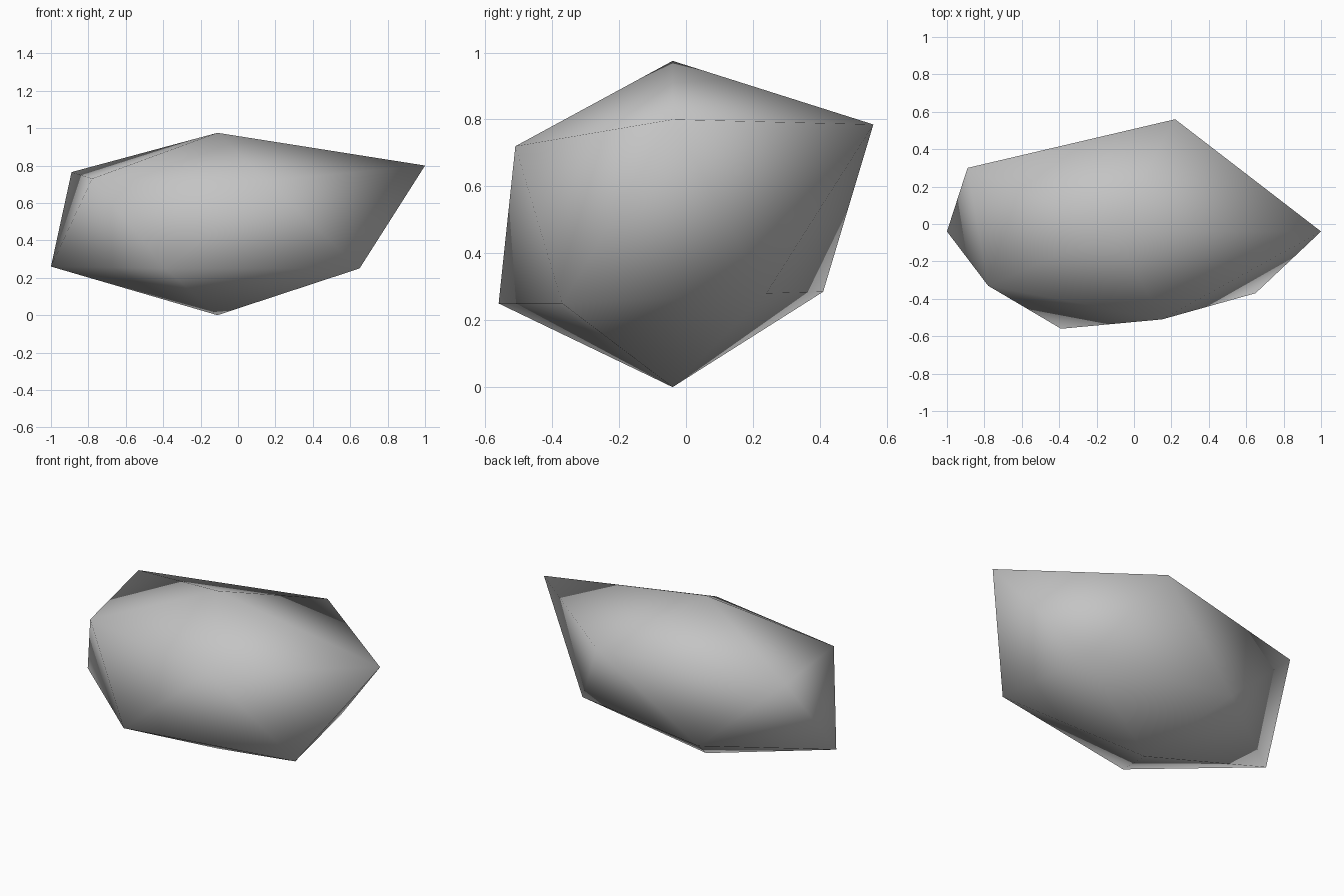
import bpy
import bmesh

cube = bpy.data.objects.get("Cube")
if cube:
    bpy.data.objects.remove(cube, do_unlink=True)

# Stone colour
stone = bpy.data.materials.new("grey stone")
stone.use_nodes = True
grey = (0.55, 0.55, 0.55, 1.0)
stone.diffuse_color = grey
stone.node_tree.nodes["Principled BSDF"].inputs["Base Color"].default_value = grey

# Two five-sided rings, counterclockwise, capped by a low and a high point
lower_ring = [(0.65, -0.37, 0.25), (0.54, 0.24, 0.28), (-0.37, 0.41, 0.285),
              (-1.0, -0.04, 0.26), (-0.39, -0.56, 0.25)]
upper_ring = [(1.0, -0.04, 0.80), (0.22, 0.56, 0.785), (-0.89, 0.30, 0.765),
              (-0.78, -0.33, 0.73), (0.15, -0.51, 0.72)]

bm = bmesh.new()
low = [bm.verts.new(p) for p in lower_ring]
high = [bm.verts.new(p) for p in upper_ring]
bottom = bm.verts.new((-0.11, -0.04, 0.0))
top = bm.verts.new((-0.11, -0.04, 0.975))

# Bottom fan, zigzag side band and top fan
for i in range(5):
    j = (i + 1) % 5
    bm.faces.new((bottom, low[j], low[i]))
    bm.faces.new((low[i], low[j], high[i]))
    bm.faces.new((low[j], high[j], high[i]))
    bm.faces.new((high[i], high[j], top))
bmesh.ops.recalc_face_normals(bm, faces=bm.faces)

# Smooth shading over the whole rock
for face in bm.faces:
    face.smooth = True

mesh = bpy.data.meshes.new("rock")
bm.to_mesh(mesh)
bm.free()
mesh.materials.append(stone)
rock = bpy.data.objects.new("rock", mesh)
bpy.context.collection.objects.link(rock)
